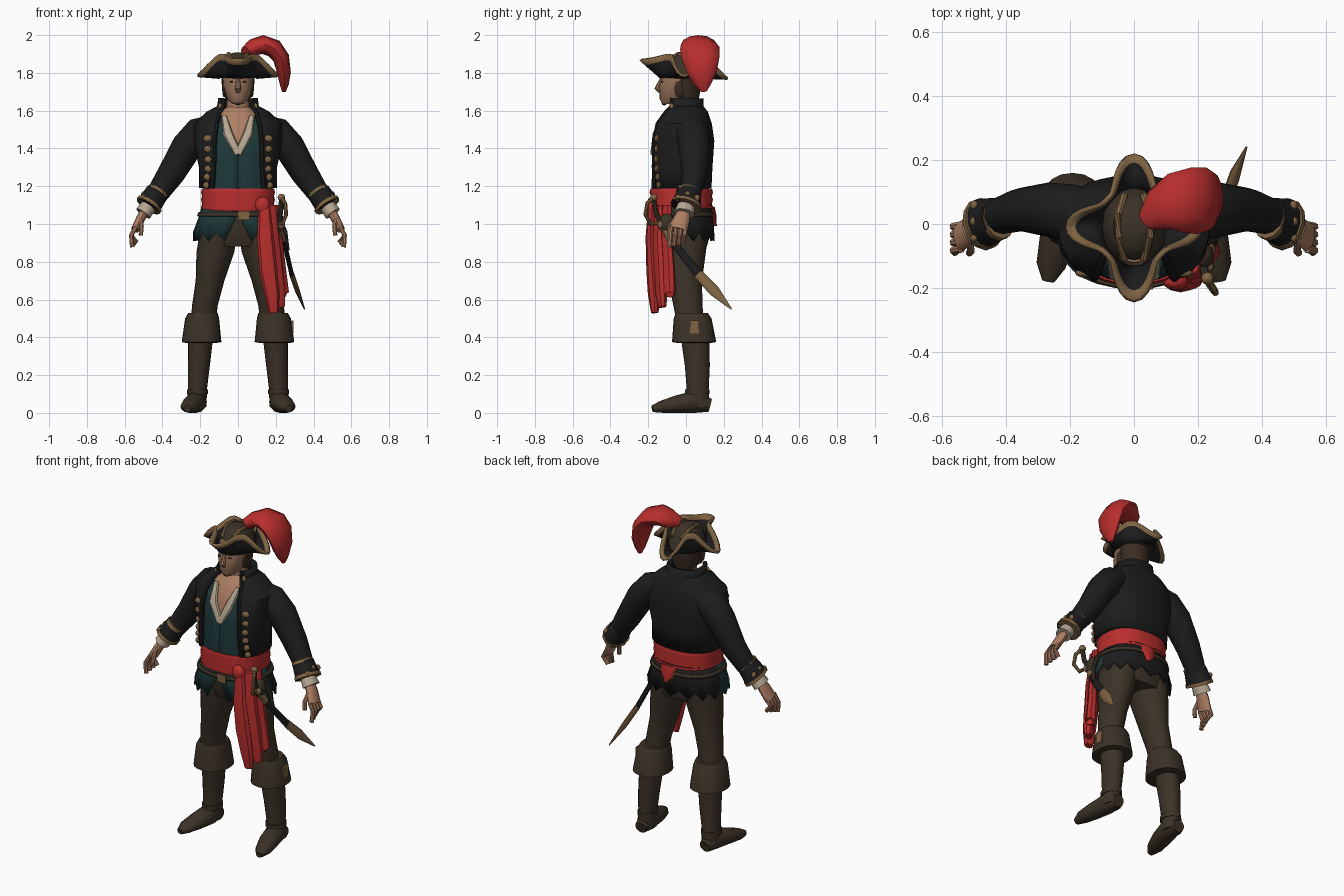
import bpy, bmesh, math
from mathutils import Vector

if "Cube" in bpy.data.objects:
    bpy.data.objects.remove(bpy.data.objects["Cube"], do_unlink=True)


def colour(name, r, g, b):
    m = bpy.data.materials.new(name)
    m.use_nodes = True
    m.diffuse_color = (r, g, b, 1)
    bsdf = m.node_tree.nodes["Principled BSDF"]
    bsdf.inputs["Base Color"].default_value = (r, g, b, 1)
    bsdf.inputs["Roughness"].default_value = 0.8
    return m


BLACK = colour("black cloth", .012, .012, .013)
TEAL = colour("teal cloth", .013, .04, .042)
RED = colour("red cloth", .48, .028, .026)
LEATHER = colour("brown leather", .044, .032, .02)
GOLD = colour("tan gold trim", .21, .125, .055)
SKIN = colour("skin", .42, .21, .125)
FACE = colour("weathered skin", .31, .17, .1)
CREAM = colour("cream linen", .46, .38, .28)
HAIR = colour("dark brown hair", .045, .027, .016)


def finish(name, bm, *mats, thick=0):
    bmesh.ops.recalc_face_normals(bm, faces=bm.faces)
    mesh = bpy.data.meshes.new(name)
    bm.to_mesh(mesh)
    bm.free()
    for m in mats:
        mesh.materials.append(m)
    ob = bpy.data.objects.new(name, mesh)
    bpy.context.collection.objects.link(ob)
    if thick:
        mod = ob.modifiers.new("thickness", "SOLIDIFY")
        mod.thickness, mod.offset = thick, 0
    return ob


def skin_rings(rings, closed=True, caps=True):
    """Bridge rings of points with quads."""
    bm = bmesh.new()
    loops = [[bm.verts.new(p) for p in ring] for ring in rings]
    n = len(loops[0])
    for a, b in zip(loops, loops[1:]):
        for i in range(n if closed else n - 1):
            j = (i + 1) % n
            bm.faces.new((a[i], a[j], b[j], b[i]))
    if caps and closed:
        bm.faces.new(loops[0])
        bm.faces.new(loops[-1])
    return bm


def around(ring, t, p):
    """Point of a level squarish oval; t = 0 is the front."""
    x, y, z, rx, ry = ring
    s, c = math.sin(t), math.cos(t)
    return Vector((x + rx * math.copysign(abs(s) ** p, s),
                   y - ry * math.copysign(abs(c) ** p, c), z))


def loft(name, rings, *mats, p=1, seg=20, gaps=None, jag=0, caps=True, thick=0):
    pts = []
    for k, ring in enumerate(rings):
        g = math.radians(gaps[k]) if gaps else 0
        steps = seg if gaps else seg - 1
        span = (math.tau - 2 * g) / seg
        pts.append([around(ring, g + i * span, p) for i in range(steps + 1)])
    for q in pts[-1][1::2]:
        q.z += jag
    return finish(name, skin_rings(pts, not gaps, caps), *mats, thick=thick)


def sweep(name, path, mat, wide=(0, 1, 0), seg=12):
    """Tube along a path of (x, y, z, half width, half depth)."""
    rings = []
    for k, (x, y, z, w, h) in enumerate(path):
        a, b = path[max(k - 1, 0)], path[min(k + 1, len(path) - 1)]
        t = (Vector(b[:3]) - Vector(a[:3])).normalized()
        u = Vector(wide)
        u = (u - t * u.dot(t)).normalized()
        v = t.cross(u)
        angles = [math.tau * i / seg for i in range(seg)]
        rings.append([Vector((x, y, z)) + u * w * math.cos(q) + v * h * math.sin(q) for q in angles])
    return finish(name, skin_rings(rings), mat)


def rope(name, points, r, mat):
    return sweep(name, [(*p, r, r) for p in points], mat, (.3, 1, .2), 8)


def place(name, bm, at, size, mat):
    for v in bm.verts:
        v.co = Vector(at) + Vector([a * b for a, b in zip(size, v.co)])
    return finish(name, bm, mat)


def ball(name, at, size, mat):
    bm = bmesh.new()
    bmesh.ops.create_uvsphere(bm, u_segments=12, v_segments=8, radius=1)
    return place(name, bm, at, size, mat)


def box(name, at, size, mat):
    bm = bmesh.new()
    bmesh.ops.create_cube(bm, size=1)
    return place(name, bm, at, size, mat)


# Head, hair and face
loft("head", [(0, -.085, 1.635, .03, .04), (0, -.065, 1.665, .06, .075), (0, -.045, 1.73, .078, .097),
              (0, -.03, 1.79, .083, .1), (0, -.03, 1.85, .07, .09)], FACE)
loft("neck", [(0, .005, 1.54, .07, .065), (0, -.01, 1.7, .052, .055)], SKIN)
loft("hair", [(0, .01, 1.65, .06, .055), (0, .005, 1.7, .083, .07), (0, 0, 1.82, .092, .085)], HAIR)
sweep("nose", [(0, -.13, 1.77, .01, .008), (0, -.15, 1.715, .017, .018), (0, -.135, 1.7, .012, .01)], FACE, (1, 0, 0), 8)
ball("goatee", (0, -.115, 1.642), (.02, .014, .014), HAIR)
for s in (-1, 1):
    ball("eye", (s * .032, -.127, 1.753), (.012, .006, .005), HAIR)
    ball("sideburn", (s * .074, -.035, 1.72), (.01, .025, .05), HAIR)

# Cocked hat: four-pointed brim folded up between the points
N = 64
brim = []
for f in (0, .4, .74, 1):
    ring = []
    for i in range(N):
        a = math.tau * i / N
        c, s = math.cos(a), math.sin(a)
        point = abs(math.cos(2 * a)) ** 3.2
        tip_z = 1.785 * c * c + (1.87 if s < 0 else 1.77) * s * s
        reach = .122 + (.093 * c * c + .109 * s * s) * point
        z = 1.9 + (tip_z - 1.9) * point
        inner = Vector((.098 * c, .122 * s, 1.775))
        ring.append(inner.lerp(Vector((reach * c, reach * s, z)), f) + Vector((0, -.01, 0)))
    brim.append(ring)
hat = finish("hat_brim", skin_rings(brim, caps=False), BLACK, GOLD, thick=.014)
for face in hat.data.polygons:
    face.material_index = int(face.index >= 2 * N)
loft("hat_crown", [(0, -.01, 1.775, .1, .124), (0, -.01, 1.86, .088, .1), (0, -.01, 1.895, .065, .07),
                   (0, -.01, 1.907, .02, .02)], LEATHER)
for s in (-1, 1):
    rope("crown_braid", [(s * .03, -.11, 1.855), (s * .05, -.04, 1.9), (s * .05, .03, 1.9), (s * .03, .09, 1.855)], .012, GOLD)
sweep("plume", [(.04, .01, 1.91, .035, .03), (.08, .045, 1.935, .07, .045), (.13, .065, 1.95, .095, .05),
                (.19, .073, 1.93, .105, .05), (.228, .078, 1.88, .1, .044), (.244, .085, 1.8, .078, .036),
                (.245, .09, 1.74, .045, .024), (.243, .095, 1.7, .014, .01)], RED)

# Chest, waistcoat and jacket
loft("chest", [(0, -.02, 1.3, .16, .13), (0, -.02, 1.47, .18, .135), (0, -.01, 1.57, .12, .09),
               (0, 0, 1.62, .06, .06)], SKIN, p=.85)
vest = [(0, -.03, 1.05, .175, .145), (0, -.03, 1.2, .18, .148), (0, -.025, 1.37, .19, .15),
        (0, -.02, 1.48, .205, .145), (0, -.01, 1.57, .14, .1)]
vest_gaps = [0, 0, 0, 12, 28]
loft("waistcoat", vest, TEAL, p=.85, seg=32, gaps=vest_gaps, thick=.008)
jacket = [(0, -.03, 1.19, .2, .158), (0, -.03, 1.3, .2, .163), (0, -.02, 1.44, .228, .163),
          (0, -.015, 1.53, .228, .145), (0, -.005, 1.59, .16, .115), (0, -.005, 1.62, .105, .092),
          (0, -.005, 1.665, .098, .092)]
jacket_gaps = [36, 33, 26, 23, 31, 42, 46]
loft("jacket", jacket, BLACK, p=.8, seg=32, gaps=jacket_gaps, thick=.014)
for s in (-1, 1):
    edge = [around(r, s * math.radians(g), .85) for r, g in zip(vest, vest_gaps)][2:]
    sweep("shirt_frill", [(*q, w, .014) for q, w in zip(edge, (.02, .026, .014))], CREAM, (1, 0, 0), 8)
    rope("lapel", [around(r, s * math.radians(g + 2), .8) for r, g in zip(jacket, jacket_gaps)], .013, BLACK)
    for k in range(6):
        f = k / 5 * 1.98
        i = int(f)
        ring = [a + (b - a) * (f - i) for a, b in zip(jacket[i], jacket[i + 1])]
        ring[2] += .015
        ball("jacket_button", around(ring, s * math.radians(49 - 5 * f), .8), (.027, .014, .02), GOLD)
    ball("collar_button", (s * .092, -.075, 1.62), (.014, .012, .02), GOLD)

# Sash, belt and ragged coat skirt
skirt = loft("coat_skirt", [(0, -.02, 1.1, .185, .155), (0, -.025, 1.03, .205, .165), (0, -.025, .91, .235, .172)],
             TEAL, BLACK, p=.85, seg=28, gaps=[0, 2, 14], jag=.045, thick=.01)
for face in skirt.data.polygons:
    face.material_index = int(face.center.y > -.02)
loft("sash", [(0, -.025, 1.068 + .02 * k, .19 + .006 * (k % 2), .162 + .006 * (k % 2)) for k in range(7)],
     RED, p=.85, seg=28)
sweep("sash_back_end", [(.02, .14, 1.09, .05, .012), (.02, .15, 1.04, .045, .012), (.03, .155, .99, .008, .008)], RED, (1, 0, 0), 8)
loft("belt", [(0, -.025, 1.04, .212, .174), (0, -.025, 1.062, .205, .171)], LEATHER, p=.85, seg=28, caps=False, thick=.01)
box("belt_buckle", (.03, -.2, 1.045), (.06, .009, .05), GOLD)
ball("sash_knot", (.13, -.18, 1.1), (.04, .028, .045), RED)
for k, (x, y, end) in enumerate([(.14, -.18, .53), (.175, -.14, .56), (.195, -.1, .63)]):
    sweep("sash_tail", [(x, y, 1.1, .03, .02), (x + .005, y - .01, .93, .045, .024), (x + .02, y, .76, .048, .03),
                        (x + .04, y + .01, .63, .04, .032), (x + .05, y + .015, end, .026, .02)], RED, (1, .5 * k, 0), 8)
ball("hip_pouch", (.215, -.1, 1.0), (.035, .045, .055), LEATHER)
ball("pouch_clasp", (.23, -.135, .995), (.02, .016, .022), GOLD)

# Sheathed sword with a bowed guard
sweep("scabbard", [(.215, -.13, 1.0, .018, .01), (.25, -.05, .88, .021, .012), (.285, .07, .73, .024, .012)], BLACK, seg=8)
sweep("scabbard_throat", [(.222, -.115, .98, .022, .015), (.24, -.075, .915, .025, .017)], GOLD, seg=8)
sweep("scabbard_tip", [(.284, .066, .735, .027, .014), (.315, .15, .645, .03, .013), (.352, .24, .55, .004, .003)], GOLD, seg=8)
rope("scabbard_hanger", [(.21, -.06, 1.05), (.25, -.05, .96), (.262, -.035, .86)], .012, LEATHER)
rope("sword_grip", [(.215, -.13, 1.0), (.225, -.16, 1.06), (.23, -.17, 1.13)], .014, LEATHER)
rope("sword_guard", [(.215, -.11, 1.01), (.235, -.19, 1.0), (.255, -.215, 1.05), (.25, -.205, 1.11), (.23, -.17, 1.14)], .011, GOLD)
ball("sword_pommel", (.23, -.17, 1.14), (.02, .02, .02), GOLD)

# Arms and hands
for s in (-1, 1):
    def flip(path):
        return [(s * q[0], *q[1:]) for q in path]
    sweep("sleeve", flip([(.13, .02, 1.52, .085, .06), (.2, .035, 1.485, .09, .085), (.27, .045, 1.41, .085, .082),
                          (.355, .045, 1.265, .068, .072), (.42, .025, 1.17, .058, .06), (.465, .005, 1.11, .058, .055)]), BLACK)
    sweep("sleeve_cuff", flip([(.425, .018, 1.17, .064, .062), (.475, .0, 1.095, .082, .066)]), BLACK)
    for name, a, b, r in (("cuff_top_trim", .425, 1.17, .066), ("cuff_hem_trim", .47, 1.1025, .081)):
        sweep(name, flip([(a - .004, .018 - (a - .425) / 3, b + .006, r, r - .008),
                          (a + .006, .013 - (a - .425) / 3, b - .009, r + .003, r - .009)]), GOLD)
    for y in (-.05, .0, .05):
        ball("cuff_button", (s * .5, y + .008, 1.155 - abs(y) / 3), (.013, .016, .018), GOLD)
    sweep("wrist_lace", flip([(.47, .0, 1.1, .045, .042), (.502, -.01, 1.055, .056, .044)]), CREAM)
    sweep("palm", flip([(.485, -.005, 1.08, .028, .025), (.515, -.022, 1.03, .043, .024), (.545, -.04, .97, .048, .022)]), SKIN)
    for k in range(4):
        y = -.078 + .025 * k
        rope("finger", flip([(.54, y, .985), (.565, y - .005, .94), (.56 - .008 * k, y - .01, .878 + .008 * k)]), .0125, SKIN)
    rope("thumb", flip([(.515, -.055, 1.03), (.51, -.085, .985), (.515, -.09, .94)]), .012, SKIN)

# Breeches and boots
loft("breeches_seat", [(0, -.01, 1.06, .18, .14), (0, -.01, .95, .195, .14), (0, -.005, .88, .17, .115)], LEATHER, p=.85)
for s in (-1, 1):
    loft("breeches_leg", [(s * .1, -.01, .97, .1, .13), (s * .12, -.01, .85, .1, .115), (s * .148, -.005, .7, .076, .09),
                          (s * .175, .01, .57, .068, .077), (s * .19, .03, .43, .065, .07)], LEATHER)
    loft("boot_shaft", [(s * .195, .045, .44, .068, .078), (s * .207, .06, .25, .058, .066), (s * .215, .062, .12, .05, .058),
                        (s * .218, .065, .03, .052, .062)], LEATHER)
    loft("boot_cuff", [(s * .185, .03, .53, .078, .085), (s * .19, .035, .5, .09, .1), (s * .193, .043, .375, .105, .117),
                       (s * .195, .045, .37, .08, .09)], LEATHER, p=.9)
    sweep("boot_foot", [(s * .217, .128, .04, .035, .035), (s * .22, .05, .06, .056, .06), (s * .24, -.05, .046, .056, .046),
                        (s * .26, -.13, .032, .046, .032), (s * .268, -.178, .022, .02, .018)], LEATHER, (1, 0, 0))
    loft("boot_ankle_strap", [(s * .215, .06, .1, .056, .064), (s * .214, .06, .125, .056, .064)], LEATHER)
box("boot_cuff_patch", (.288, .045, .455), (.009, .05, .07), GOLD)

# Smooth shading with sharp edges kept
bpy.ops.object.select_all(action="DESELECT")
for ob in bpy.context.collection.objects:
    if ob.type == "MESH":
        ob.select_set(True)
        bpy.context.view_layer.objects.active = ob
bpy.ops.object.shade_smooth_by_angle(angle=math.radians(40))
